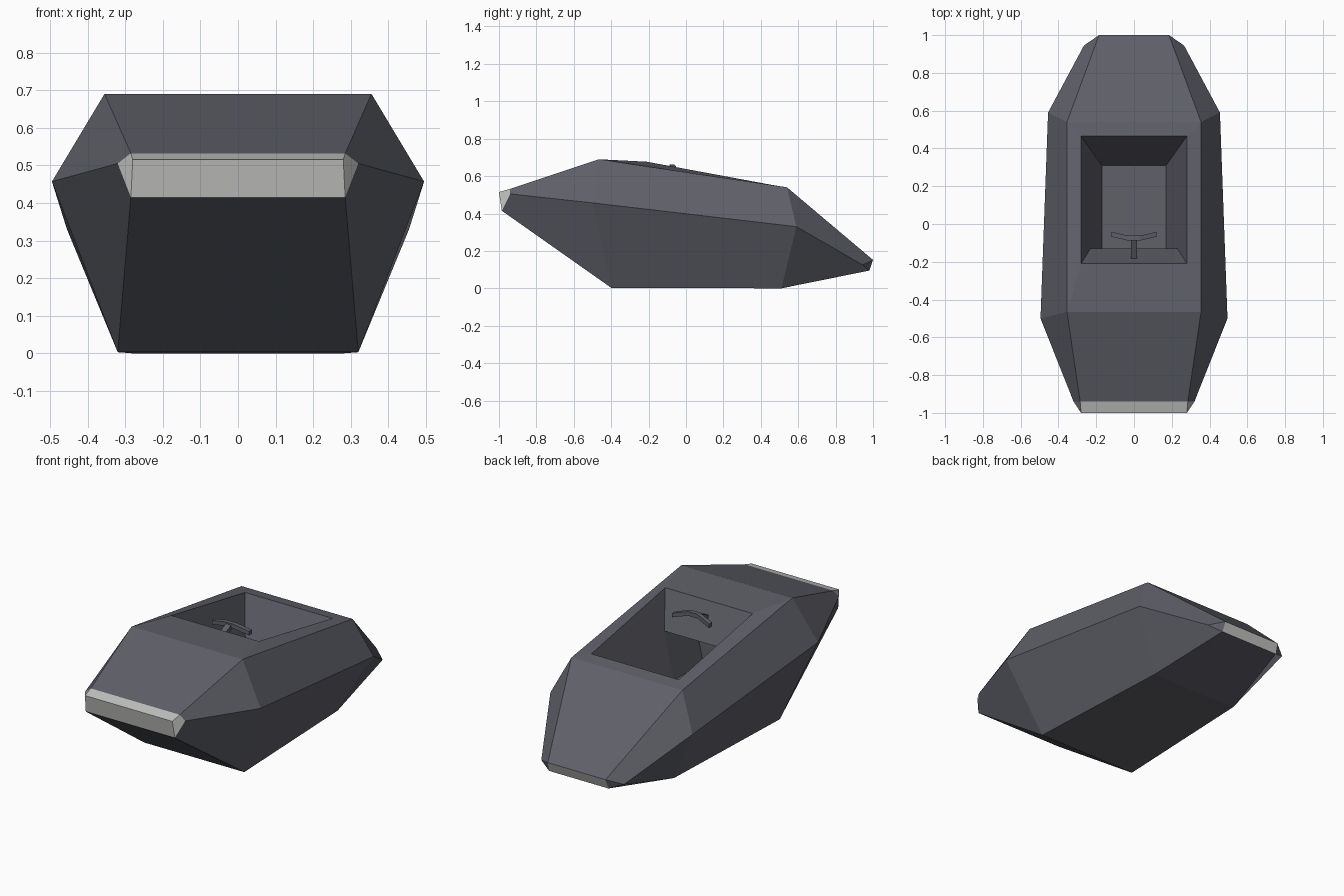
import bpy, bmesh
from mathutils import Vector

if "Cube" in bpy.data.objects:
    bpy.data.objects.remove(bpy.data.objects["Cube"])


def material(name, rgb):
    m = bpy.data.materials.new(name)
    m.diffuse_color = (*rgb, 1)
    m.use_nodes = True
    m.node_tree.nodes["Principled BSDF"].inputs["Base Color"].default_value = m.diffuse_color
    return m


GREY = material("dark grey", (0.115, 0.118, 0.14))
LIGHT = material("light grey", (0.53, 0.54, 0.52))


def mirrored_mesh(name, pts, sides, spans):
    """sides: faces by key, built left and right; spans: edges joined across the centre."""
    bm = bmesh.new()
    v = {s: {k: bm.verts.new((s * x, y, z)) for k, (x, y, z) in pts.items()} for s in (1, -1)}
    for s in (1, -1):
        for f in sides:
            bm.faces.new([v[s][k] for k in f])
    for a, b in spans:
        bm.faces.new([v[1][a], v[1][b], v[-1][b], v[-1][a]])
    bmesh.ops.recalc_face_normals(bm, faces=bm.faces)
    me = bpy.data.meshes.new(name)
    bm.to_mesh(me)
    bm.free()
    ob = bpy.data.objects.new(name, me)
    bpy.context.collection.objects.link(ob)
    me.materials.append(GREY)
    return ob


# Hull: bottom, side and top corner of each cross-section, front to back
P = {
    "n": (0.28, -1.0, 0.515),
    "b0": (0.285, -0.985, 0.415), "s0": (0.32, -0.94, 0.505), "t0": (0.285, -0.94, 0.532),
    "b1": (0.32, -0.40, 0.003), "s1": (0.495, -0.50, 0.457), "t1": (0.355, -0.465, 0.69),
    "b2": (0.28, 0.51, 0.0), "s2": (0.455, 0.59, 0.33), "t2": (0.355, 0.54, 0.54),
    "b3": (0.19, 0.98, 0.095), "s3": (0.265, 0.945, 0.125), "t3": (0.185, 1.0, 0.152),
    # cockpit: rim, dash edge, floor and leg space
    "F": (0.28, -0.21, 0.677), "R": (0.28, 0.465, 0.552),
    "L": (0.23, -0.13, 0.47), "K": (0.22, -0.40, 0.42),
    "H": (0.17, -0.40, 0.20), "M": (0.17, -0.13, 0.20), "G": (0.17, 0.31, 0.20),
}
sides = [("n", "b0", "s0", "t0"), ("b3", "s3", "t3"),
         ("t1", "t2", "R", "F"), ("F", "R", "G", "M", "L"), ("L", "M", "H", "K")]
for i in range(3):
    j = i + 1
    sides.append((f"b{i}", f"b{j}", f"s{j}", f"s{i}"))
    sides.append((f"s{i}", f"s{j}", f"t{j}", f"t{i}"))
spans = [("n", "b0"), ("n", "t0"), ("b0", "b1"), ("b1", "b2"), ("b2", "b3"), ("b3", "t3"),
         ("t0", "t1"), ("t1", "F"), ("R", "t2"), ("t2", "t3"),
         ("F", "L"), ("L", "K"), ("K", "H"), ("H", "M"), ("M", "G"), ("G", "R")]
hull = mirrored_mesh("hull", P, sides, spans)

# Light bumper at the nose and light plate at the tail
hull.data.materials.append(LIGHT)
for f in hull.data.polygons:
    y = sum((hull.data.vertices[i].co.y for i in f.vertices)) / len(f.vertices)
    f.material_index = int(y < -0.945 or y > 0.985)

# Bent handlebar: square profile swept centre -> bend -> tip
H, side, span = {}, [], []
path = [(0.03, -0.075, 0.65), (0.118, -0.055, 0.625)]
prof = [(-0.013, 0.012), (0.013, 0.012), (0.013, -0.012), (-0.013, -0.012)]
for i, (x, y, z) in enumerate(path):
    for k, (dy, dz) in enumerate(prof):
        H[i, k] = (x, y + dy, z + dz)
for k in range(4):
    n = (k + 1) % 4
    side.append(((0, k), (0, n), (1, n), (1, k)))
    span.append(((0, k), (0, n)))
side.append(tuple((1, k) for k in range(4)))
mirrored_mesh("handlebar", H, side, span)

# Handlebar stem, running forward into the dash
a, b = Vector((0, -0.08, 0.645)), Vector((0, -0.185, 0.595))
S = {}
for i, c in enumerate((a, b)):
    S[i, 0] = (0.017, c.y, c.z + 0.012)
    S[i, 1] = (0.017, c.y, c.z - 0.016)
ring = [(0, 0), (0, 1), (1, 1), (1, 0)]
mirrored_mesh("handlebar_stem", S, [ring], [(ring[i], ring[(i + 1) % 4]) for i in range(4)])
